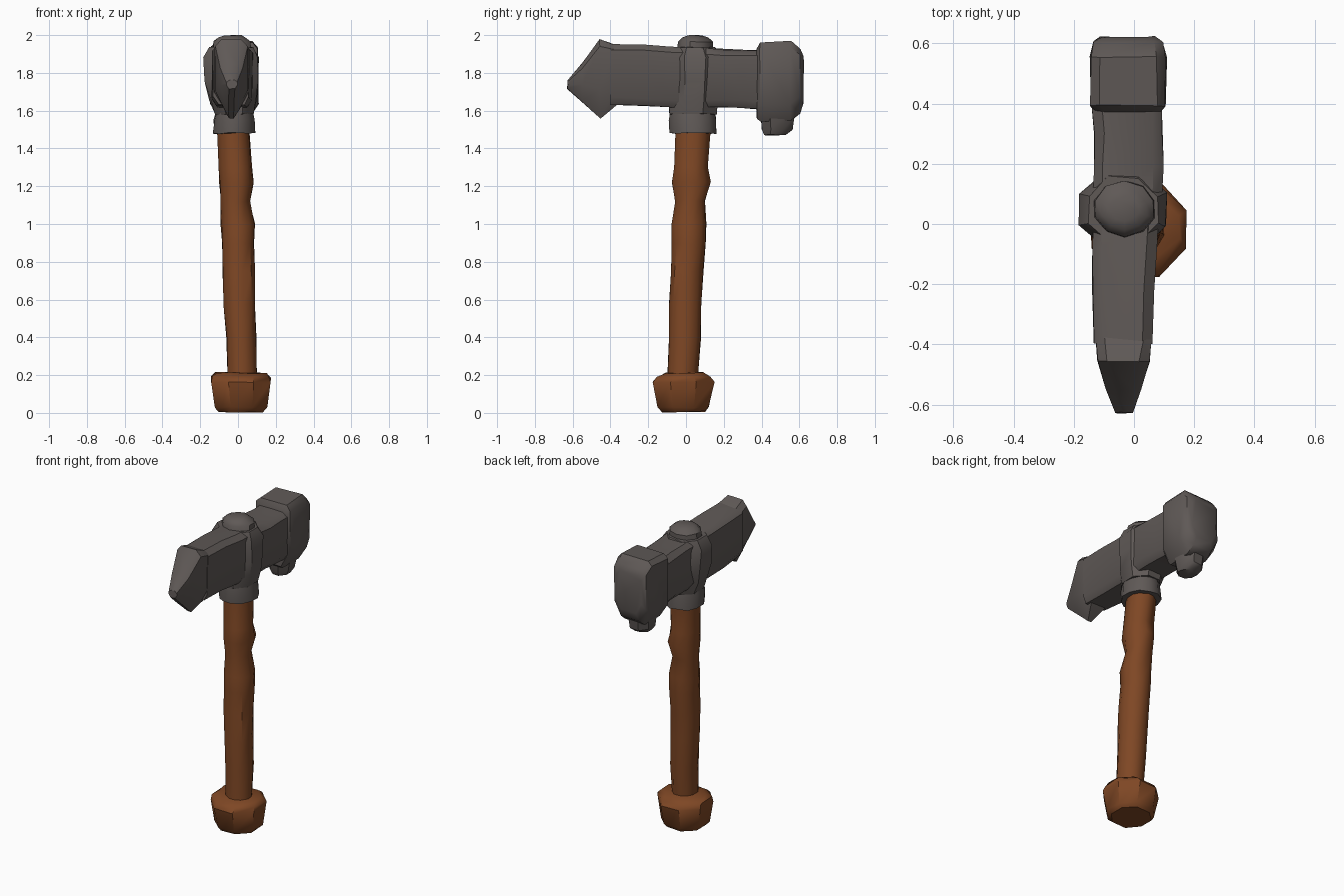
import bpy, bmesh, math, random
random.seed(4)


def material(name, rgb):
    m = bpy.data.materials.new(name)
    m.diffuse_color = (*rgb, 1)
    return m


STONE = material("dark grey stone", (0.115, 0.100, 0.094))
WOOD = material("brown wood", (0.21, 0.063, 0.018))


def loft(name, rings, mat, jitter=0.004, angle=40):
    """Skin a list of equal-length point rings and cap both ends."""
    bm = bmesh.new()
    loops = []
    for ring in rings:
        loops.append([bm.verts.new([c + random.uniform(-jitter, jitter) for c in p]) for p in ring])
    n = len(loops[0])
    for a, b in zip(loops, loops[1:]):
        for i in range(n):
            j = (i + 1) % n
            bm.faces.new((a[i], a[j], b[j], b[i]))
    bm.faces.new(loops[0])
    bm.faces.new(loops[-1])
    bmesh.ops.recalc_face_normals(bm, faces=bm.faces)
    me = bpy.data.meshes.new(name)
    bm.to_mesh(me)
    bm.free()
    me.materials.append(mat)
    for p in me.polygons:
        p.use_smooth = True
    me.set_sharp_from_angle(angle=math.radians(angle))
    ob = bpy.data.objects.new(name, me)
    bpy.context.collection.objects.link(ob)
    return ob


def oval(z, x0, x1, y0, y1, n=8):
    """Horizontal n-sided ring that fills the given bounds."""
    k = 1 / math.cos(math.pi / n) if n == 8 else 1.0
    pts = []
    for i in range(n):
        a = 2 * math.pi * (i + 0.5) / n
        pts.append(((x0 + x1) / 2 + math.cos(a) * k * (x1 - x0) / 2,
                    (y0 + y1) / 2 + math.sin(a) * k * (y1 - y0) / 2, z))
    return pts


def slab(y, x0, x1, z0, z1, c=0.03, low=0.75, h=0.04):
    """Upright chamfered ring; low = bottom width factor, h = bottom chamfer height."""
    xc, w = (x0 + x1) / 2, (x1 - x0) / 2
    b = w * low
    return [(xc - w + c, y, z1), (xc + w - c, y, z1), (xc + w, y, z1 - c), (xc + w, y, z0 + h),
            (xc + b, y, z0), (xc - b, y, z0), (xc - w, y, z0 + h), (xc - w, y, z1 - c)]


# Slightly leaning, knotty wooden handle
loft("handle", [oval(*r, n=12) for r in (
    (0.15, -0.06, 0.10, -0.10, 0.06), (0.40, -0.065, 0.097, -0.095, 0.08),
    (0.58, -0.08, 0.095, -0.09, 0.08), (0.75, -0.085, 0.092, -0.085, 0.092),
    (0.90, -0.09, 0.088, -0.08, 0.105), (1.00, -0.092, 0.09, -0.08, 0.108),
    (1.12, -0.095, 0.065, -0.06, 0.105), (1.22, -0.10, 0.085, -0.075, 0.132),
    (1.30, -0.105, 0.075, -0.065, 0.115), (1.52, -0.112, 0.06, -0.058, 0.132))], WOOD)

# Chunky pommel
loft("pommel", [oval(*r) for r in (
    (0.005, -0.105, 0.13, -0.12, 0.10), (0.03, -0.122, 0.152, -0.155, 0.125),
    (0.16, -0.14, 0.17, -0.18, 0.15), (0.19, -0.138, 0.17, -0.155, 0.13),
    (0.212, -0.115, 0.15, -0.11, 0.09))], WOOD, 0.005)

# Collar under the head
loft("collar", [oval(*r, n=12) for r in (
    (1.48, -0.135, 0.095, -0.09, 0.165), (1.55, -0.13, 0.09, -0.093, 0.165),
    (1.60, -0.115, 0.08, -0.085, 0.155))], STONE)

# Swollen hub around the handle eye
loft("hub", [oval(*r) for r in (
    (1.58, -0.12, 0.085, -0.085, 0.16), (1.66, -0.15, 0.10, -0.095, 0.168),
    (1.76, -0.175, 0.107, -0.085, 0.175), (1.88, -0.18, 0.107, -0.08, 0.175),
    (1.935, -0.15, 0.08, -0.06, 0.155))], STONE, 0.005)

# Cap on top of the hub
loft("top_cap", [oval(*r, n=10) for r in (
    (1.90, -0.14, 0.075, -0.045, 0.145), (1.965, -0.132, 0.068, -0.04, 0.142),
    (1.985, -0.11, 0.045, -0.02, 0.12), (1.997, -0.08, 0.02, 0.01, 0.09))], STONE, 0.003)

# Beam from pick side to hammer side
loft("beam_front", [slab(*r) for r in (
    (-0.40, -0.13, 0.058, 1.635, 1.95), (-0.22, -0.138, 0.066, 1.625, 1.948),
    (-0.08, -0.138, 0.075, 1.615, 1.94), (0.05, -0.135, 0.08, 1.61, 1.935))], STONE)
loft("beam_back", [slab(*r) for r in (
    (0.05, -0.135, 0.09, 1.615, 1.935), (0.19, -0.132, 0.095, 1.62, 1.925),
    (0.30, -0.13, 0.092, 1.615, 1.92), (0.42, -0.14, 0.095, 1.605, 1.92))], STONE)

# Wedge-shaped pick, thin at the underside and at the tip
loft("pick", [slab(*r) for r in (
    (-0.35, -0.128, 0.056, 1.65, 1.935, 0.03, 0.7, 0.05),
    (-0.385, -0.128, 0.058, 1.615, 1.952, 0.03, 0.5, 0.08),
    (-0.455, -0.122, 0.052, 1.56, 1.978, 0.035, 0.15, 0.15),
    (-0.55, -0.092, 0.022, 1.645, 1.85, 0.025, 0.25, 0.09),
    (-0.627, -0.06, -0.005, 1.715, 1.762, 0.012, 0.5, 0.02))], STONE, 0.003, 35)

# Hammer block with rounded edges
loft("hammer_block", [slab(*r) for r in (
    (0.375, -0.13, 0.09, 1.56, 1.925, 0.03, 0.6, 0.08),
    (0.393, -0.145, 0.105, 1.54, 1.96, 0.03, 0.55, 0.09),
    (0.555, -0.145, 0.107, 1.545, 1.968, 0.03, 0.55, 0.09),
    (0.605, -0.135, 0.095, 1.585, 1.925, 0.03, 0.55, 0.09),
    (0.622, -0.11, 0.07, 1.64, 1.89, 0.03, 0.6, 0.07))], STONE, 0.003)

# Small nub below the hammer block
loft("hammer_nub", [oval(*r) for r in (
    (1.472, -0.075, 0.035, 0.415, 0.525), (1.50, -0.09, 0.05, 0.40, 0.565),
    (1.57, -0.10, 0.06, 0.395, 0.575))], STONE, 0.003)
